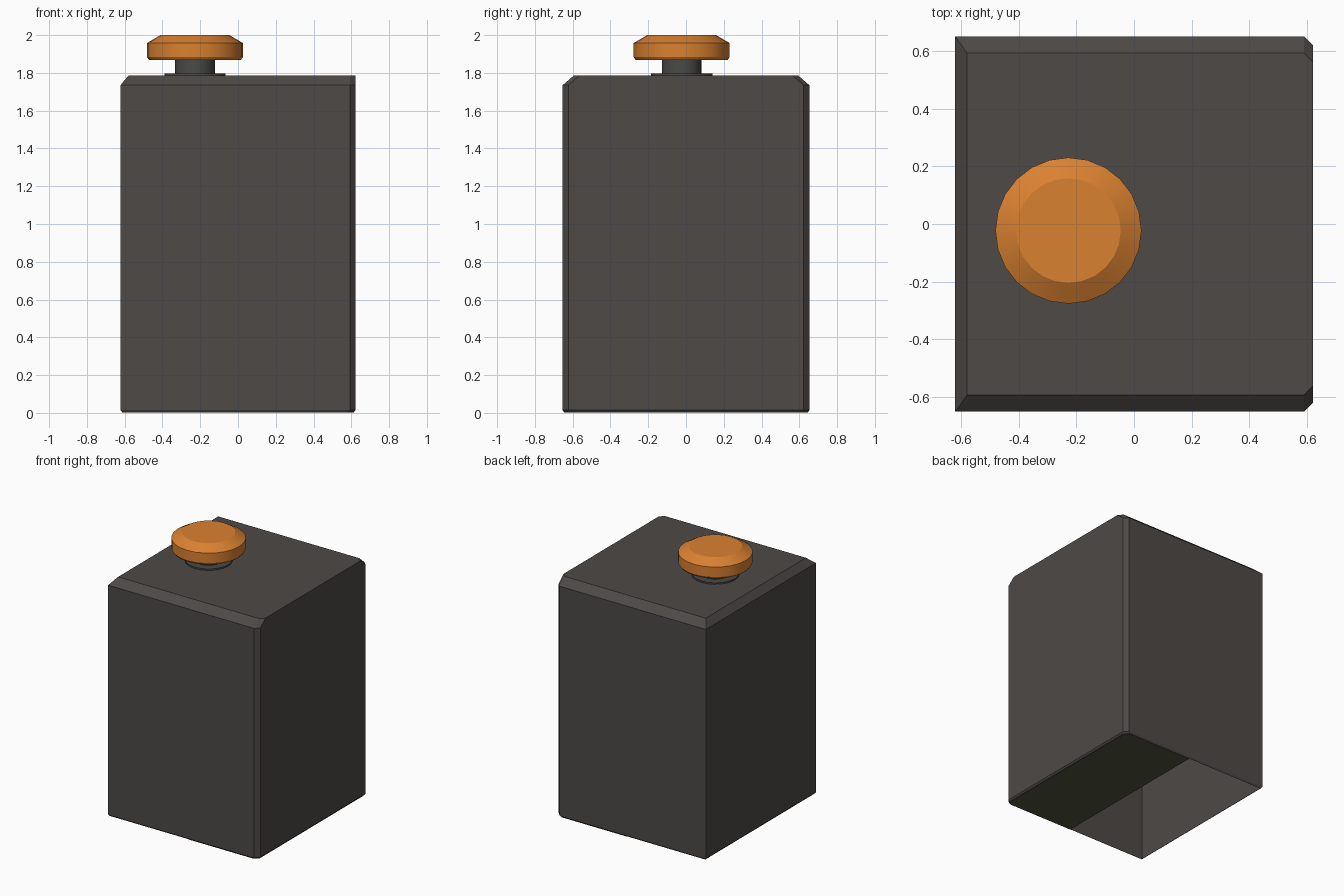
import bpy, bmesh, math

if "Cube" in bpy.data.objects:
    bpy.data.objects.remove(bpy.data.objects["Cube"])


def material(name, rgb):
    m = bpy.data.materials.new(name)
    m.diffuse_color = (*rgb, 1)
    m.use_nodes = True
    m.node_tree.nodes["Principled BSDF"].inputs["Base Color"].default_value = m.diffuse_color
    return m


CHARCOAL = material("charcoal", (0.075, 0.067, 0.063))
ORANGE = material("orange", (0.70, 0.22, 0.030))
STEEL = material("dark steel", (0.068, 0.070, 0.064))
OLIVE = material("dark olive", (0.078, 0.088, 0.047))


def finish(name, bm, mat):
    me = bpy.data.meshes.new(name)
    bm.to_mesh(me)
    bm.free()
    me.materials.append(mat)
    ob = bpy.data.objects.new(name, me)
    bpy.context.collection.objects.link(ob)
    return ob


def bridge(bm, low, high):
    n = len(low)
    for i in range(n):
        j = (i + 1) % n
        bm.faces.new((low[i], low[j], high[j], high[i]))


# Case: six-sided footprint with two clipped right corners, chamfered top,
# open underneath
def ring(bm, left, y, right, z, clip=0.03):
    pts = [(left, -y), (right - clip, -y), (right, -y + clip),
           (right, y - clip), (right - clip, y), (left, y)]
    return [bm.verts.new((px, py, z)) for px, py in pts]


bm = bmesh.new()
rings = [ring(bm, -0.612, 0.645, 0.612, 0.002),
         ring(bm, -0.622, 0.653, 0.622, 0.014),
         ring(bm, -0.622, 0.653, 0.622, 1.735),
         ring(bm, -0.58, 0.594, 0.622, 1.786)]
for a, b in zip(rings, rings[1:]):
    bridge(bm, a, b)
bm.faces.new(rings[-1])
finish("case", bm, CHARCOAL)

# Base panel: covers only the right part of the open bottom
bm = bmesh.new()
pts = [(0.04, 0.645), (0.582, 0.645), (0.612, 0.615),
       (0.612, -0.615), (0.582, -0.645), (0.04, -0.645)]
bm.faces.new([bm.verts.new((x, y, 0.0)) for x, y in pts])
finish("base_panel", bm, OLIVE)

# Button parts: lathed profiles of (radius, z) around one axis
CX, CY, SIDES = -0.228, -0.023, 24


def lathe(name, profile, mat):
    bm = bmesh.new()
    loops = [[bm.verts.new((CX + r * math.cos(2 * math.pi * i / SIDES),
                            CY + r * math.sin(2 * math.pi * i / SIDES), z))
              for i in range(SIDES)] for r, z in profile]
    for a, b in zip(loops, loops[1:]):
        bridge(bm, a, b)
    bm.faces.new(loops[-1])
    bm.faces.new(loops[0][::-1])
    ob = finish(name, bm, mat)
    bpy.ops.object.select_all(action='DESELECT')
    ob.select_set(True)
    bpy.context.view_layer.objects.active = ob
    bpy.ops.object.shade_smooth_by_angle(angle=math.radians(25))


lathe("button_collar", [(0.162, 1.784), (0.162, 1.797)], STEEL)
lathe("button_stem", [(0.105, 1.79), (0.105, 1.88)], STEEL)
lathe("button_cap", [(0.243, 1.868), (0.254, 1.884), (0.254, 1.958),
                     (0.182, 2.0)], ORANGE)
